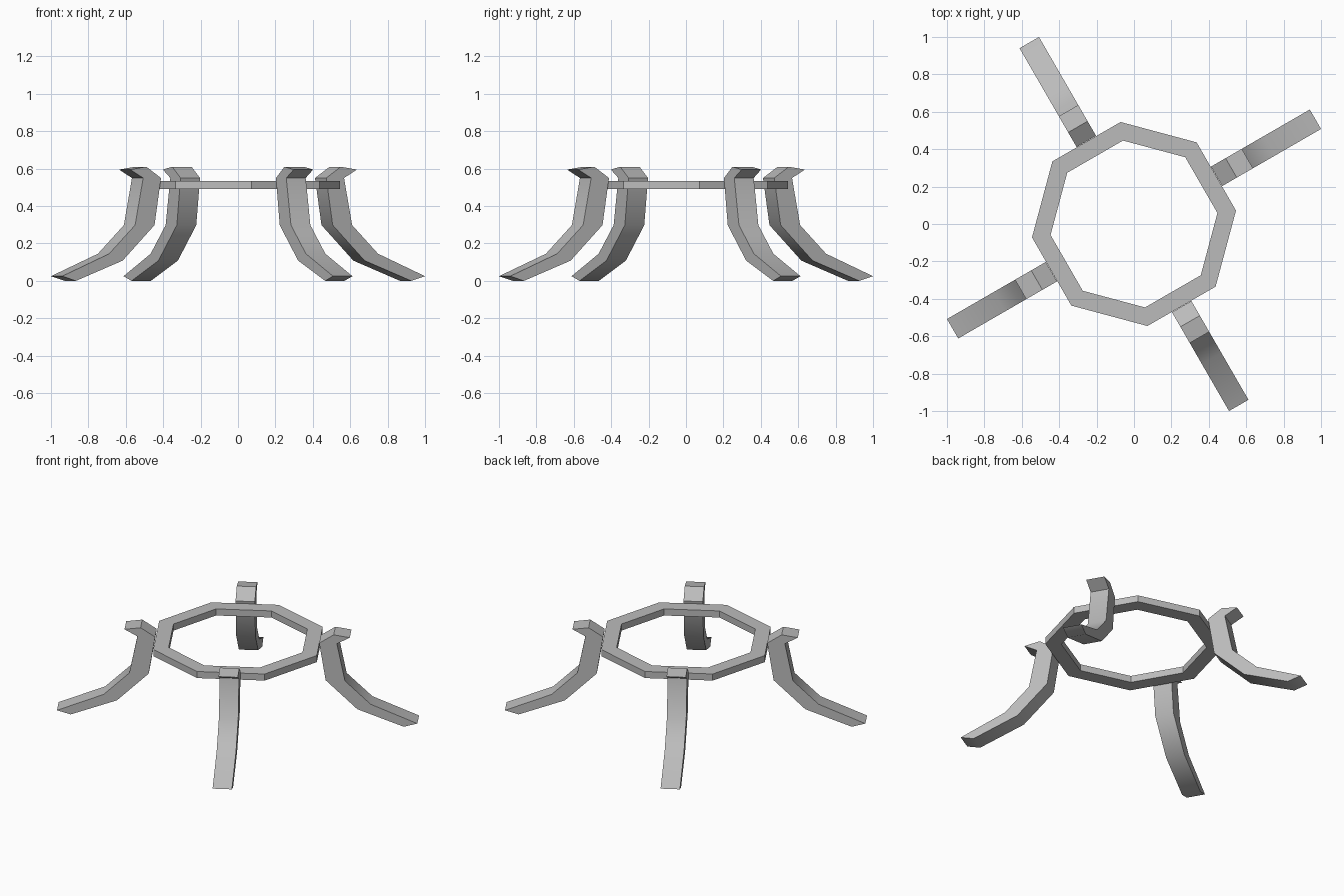
import bpy, bmesh, math
from mathutils import Matrix

cube = bpy.data.objects.get("Cube")
if cube:
    bpy.data.objects.remove(cube, do_unlink=True)

# One plain grey for the whole stand
grey = bpy.data.materials.new("light_grey")
grey.use_nodes = True
colour = (0.5, 0.5, 0.5, 1)
grey.diffuse_color = colour
grey.node_tree.nodes["Principled BSDF"].inputs["Base Color"].default_value = colour


def finish(bm, name):
    bmesh.ops.recalc_face_normals(bm, faces=bm.faces)
    mesh = bpy.data.meshes.new(name)
    bm.to_mesh(mesh)
    bm.free()
    mesh.materials.append(grey)
    obj = bpy.data.objects.new(name, mesh)
    bpy.context.collection.objects.link(obj)
    return obj


# Eight-sided flat ring
def make_ring(outer, inner, low, high, sides, turn):
    bm = bmesh.new()
    loops = []
    for r, z in ((outer, low), (outer, high), (inner, high), (inner, low)):
        angles = [turn + math.tau * i / sides for i in range(sides)]
        loops.append([bm.verts.new((r * math.cos(a), r * math.sin(a), z)) for a in angles])
    for k in range(4):
        a, b = loops[k], loops[(k + 1) % 4]
        for i in range(sides):
            j = (i + 1) % sides
            bm.faces.new((a[i], a[j], b[j], b[i]))
    return finish(bm, "ring")


make_ring(0.55, 0.45, 0.49, 0.535, 8, math.radians(7.5))

# Leg side profile: radius and height, hooked lip at the top, splayed foot
profile = [(0.51, 0.55), (0.60, 0.61), (0.70, 0.595), (0.62, 0.55), (0.67, 0.298),
           (0.83, 0.145), (1.12, 0.025), (1.035, 0), (0.747, 0.108), (0.55, 0.298)]
half_width = 0.06


def make_leg(name, angle):
    bm = bmesh.new()
    near = [bm.verts.new((r, -half_width, z)) for r, z in profile]
    far = [bm.verts.new((r, half_width, z)) for r, z in profile]
    bm.faces.new(near)
    bm.faces.new(far[::-1])
    n = len(profile)
    for i in range(n):
        j = (i + 1) % n
        bm.faces.new((near[i], far[i], far[j], near[j]))
    bm.transform(Matrix.Rotation(angle, 4, "Z"))
    leg = finish(bm, name)
    bpy.ops.object.select_all(action="DESELECT")
    leg.select_set(True)
    bpy.context.view_layer.objects.active = leg
    bpy.ops.object.shade_smooth_by_angle(angle=math.radians(40))


# Four legs, a quarter turn apart
for i, side in enumerate(("left", "back", "right", "front")):
    make_leg(side + "_leg", math.radians(30 + 90 * i))
